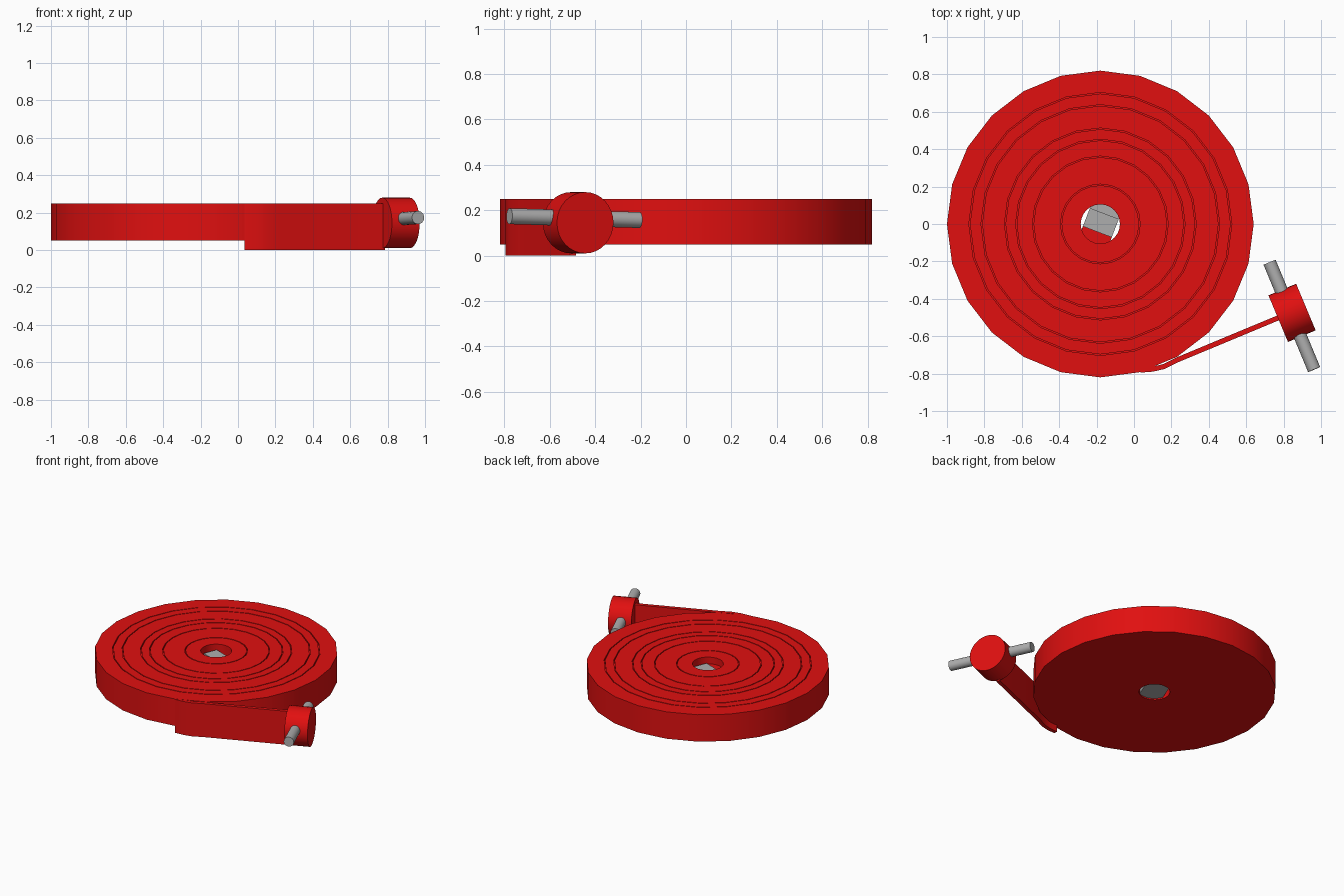
import bpy, bmesh, math
from mathutils import Vector, Matrix

if "Cube" in bpy.data.objects:
    bpy.data.objects.remove(bpy.data.objects["Cube"])

red = bpy.data.materials.new("red")
red.diffuse_color = (0.75, 0.005, 0.005, 1)
red.use_nodes = True
red.node_tree.nodes["Principled BSDF"].inputs["Base Color"].default_value = red.diffuse_color
grey = bpy.data.materials.new("grey")
grey.diffuse_color = (0.42, 0.42, 0.42, 1)
grey.use_nodes = True
grey.node_tree.nodes["Principled BSDF"].inputs["Base Color"].default_value = grey.diffuse_color


def finish(bm, name, mat, smooth=True):
    bmesh.ops.recalc_face_normals(bm, faces=bm.faces)
    me = bpy.data.meshes.new(name)
    bm.to_mesh(me)
    bm.free()
    me.materials.append(mat)
    ob = bpy.data.objects.new(name, me)
    bpy.context.collection.objects.link(ob)
    if smooth:
        bpy.ops.object.select_all(action='DESELECT')
        ob.select_set(True)
        bpy.context.view_layer.objects.active = ob
        bpy.ops.object.shade_smooth_by_angle(angle=math.radians(35))
    return ob


def lathe(name, profile, centre, sides, mat):
    bm = bmesh.new()
    rings = []
    for i in range(sides):
        a = 2 * math.pi * i / sides
        rings.append([bm.verts.new((centre[0] + r * math.cos(a),
                                    centre[1] + r * math.sin(a), z))
                      for r, z in profile])
    n = len(profile)
    for i in range(sides):
        p, q = rings[i], rings[(i + 1) % sides]
        for j in range(n):
            k = (j + 1) % n
            bm.faces.new((p[j], q[j], q[k], p[k]))
    return finish(bm, name, mat)


def rod(name, a, b, radius, mat, sides=24):
    a, b = Vector(a), Vector(b)
    d = b - a
    m = Matrix.Translation((a + b) / 2) @ d.to_track_quat('Z', 'Y').to_matrix().to_4x4()
    bm = bmesh.new()
    bmesh.ops.create_cone(bm, cap_ends=True, segments=sides, radius1=radius,
                          radius2=radius, depth=d.length, matrix=m)
    return finish(bm, name, mat)


def hub_block(name, y0, y1, z0, z1, mat):
    m = (Matrix.Translation((-0.18, 0, 0)) @ Matrix.Rotation(math.radians(-21), 4, 'Z')
         @ Matrix.Translation((0, (y0 + y1) / 2, (z0 + z1) / 2))
         @ Matrix.Diagonal((0.165, y1 - y0, z1 - z0, 1)))
    bm = bmesh.new()
    bmesh.ops.create_cube(bm, size=1, matrix=m)
    return finish(bm, name, mat, False)


# Rolled hose: flat coil with narrow grooves between the turns
profile = [(0.82, 0.05), (0.82, 0.25)]
for r in (0.70, 0.635, 0.51, 0.45, 0.36, 0.21):
    profile += [(r + 0.003, 0.25), (r + 0.003, 0.235), (r - 0.003, 0.235), (r - 0.003, 0.25)]
profile += [(0.105, 0.25), (0.105, 0.05)]
lathe("hose_coil", profile, (-0.18, 0), 24, red)

# Loose hose end: upright strip leaving the coil
path = [Vector(p) for p in ((0.035, -0.781), (0.10, -0.776), (0.16, -0.762),
                            (0.23, -0.727), (0.78, -0.498))]
bm = bmesh.new()
sections = []
for i, p in enumerate(path):
    t = (path[min(i + 1, 4)] - path[max(i - 1, 0)]).normalized()
    n = Vector((-t.y, t.x)) * 0.0135
    sections.append([bm.verts.new((q.x, q.y, z)) for q, z in
                     ((p - n, 0), (p + n, 0), (p + n, 0.249), (p - n, 0.249))])
for s, e in zip(sections, sections[1:]):
    for j in range(4):
        k = (j + 1) % 4
        bm.faces.new((s[j], s[k], e[k], e[j]))
bm.faces.new(sections[0])
bm.faces.new(sections[-1])
finish(bm, "hose_end", red)

# Outer coupling with its cross handle
rod("coupling", (0.771, -0.506, 0.145), (0.919, -0.444, 0.145), 0.135, red, 32)
rod("coupling_handle", (0.725, -0.205, 0.157), (0.963, -0.778, 0.174), 0.035, grey)

# Inner coupling seen in the centre hole
hub_block("inner_coupling_base", -0.13, 0.13, 0.06, 0.14, grey)
hub_block("inner_coupling_grip", -0.045, 0.06, 0.14, 0.21, grey)
hub_block("inner_coupling_collar", -0.13, -0.045, 0.14, 0.20, red)
